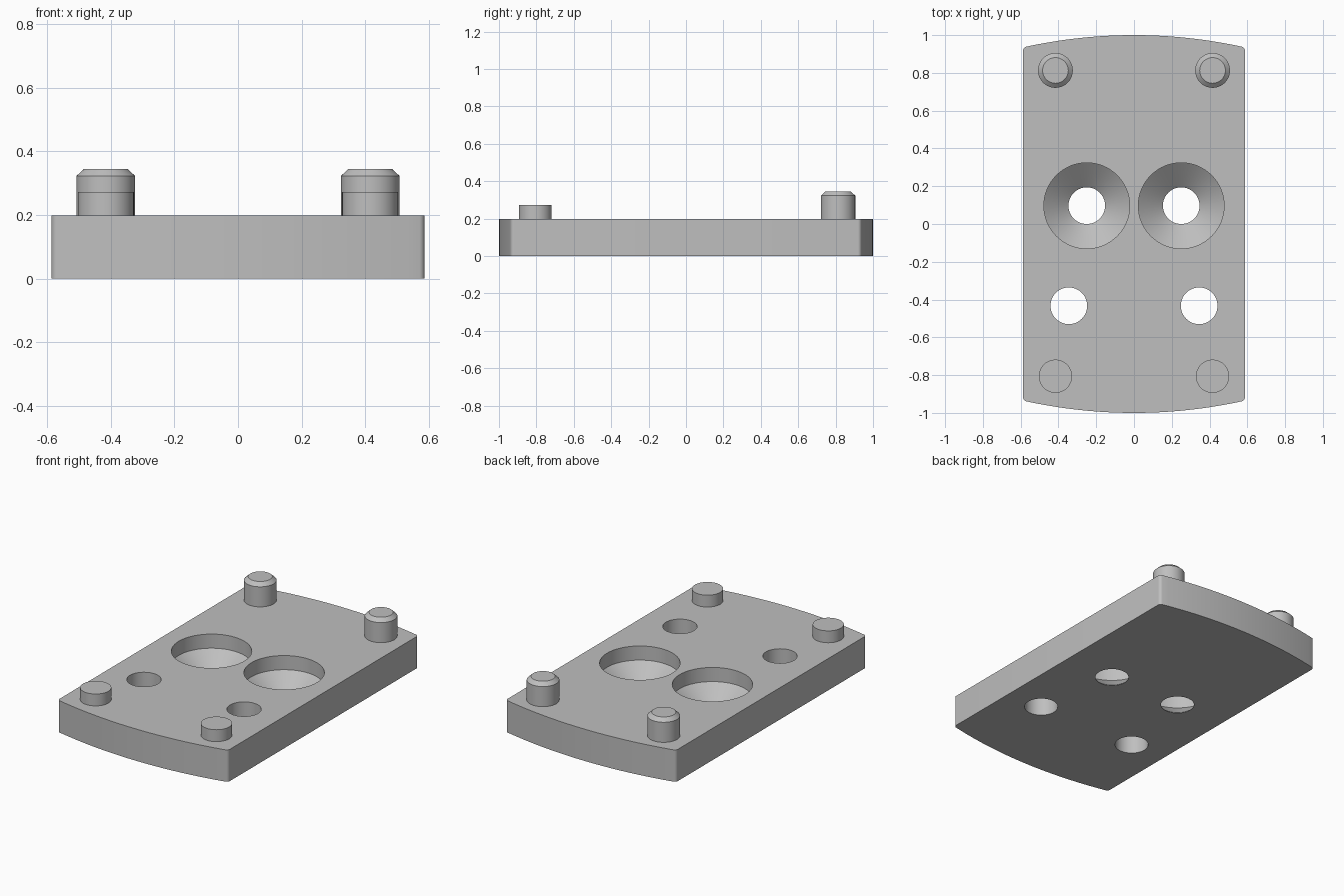
import bpy, bmesh, math

if "Cube" in bpy.data.objects:
    bpy.data.objects.remove(bpy.data.objects["Cube"], do_unlink=True)

HALF_W, CORNER_Y, TOP = 0.587, 0.935, 0.198
FILLET = 0.02
SEGMENTS = 64

grey = bpy.data.materials.new("plain_grey")
grey.use_nodes = True
grey.diffuse_color = (0.52, 0.52, 0.52, 1)
grey.node_tree.nodes["Principled BSDF"].inputs["Base Color"].default_value = grey.diffuse_color


def make_object(name, bm):
    bmesh.ops.recalc_face_normals(bm, faces=bm.faces)
    mesh = bpy.data.meshes.new(name)
    bm.to_mesh(mesh)
    bm.free()
    mesh.materials.append(grey)
    obj = bpy.data.objects.new(name, mesh)
    bpy.context.collection.objects.link(obj)
    return obj


def lathe(name, profile, x, y):
    """Closed solid of revolution from (radius, z) rings."""
    bm = bmesh.new()
    rings = []
    for r, z in profile:
        angles = [math.tau * i / SEGMENTS for i in range(SEGMENTS)]
        rings.append([bm.verts.new((x + r * math.cos(a), y + r * math.sin(a), z)) for a in angles])
    for low, high in zip(rings, rings[1:]):
        for i in range(SEGMENTS):
            j = (i + 1) % SEGMENTS
            bm.faces.new((low[i], low[j], high[j], high[i]))
    bm.faces.new(rings[0][::-1])
    bm.faces.new(rings[-1])
    return make_object(name, bm)


def smooth(obj):
    bpy.ops.object.select_all(action="DESELECT")
    obj.select_set(True)
    bpy.context.view_layer.objects.active = obj
    bpy.ops.object.shade_smooth_by_angle(angle=math.radians(30))


# Plate outline: straight sides, bowed ends, small rounded corners
sagitta = 1 - CORNER_Y
radius = (HALF_W ** 2 + sagitta ** 2) / (2 * sagitta)
inner_x = HALF_W - FILLET
inner_y = math.sqrt((radius - FILLET) ** 2 - inner_x ** 2) + 1 - radius
lean = math.asin(inner_x / (radius - FILLET))
start = math.pi / 2 - lean
corner = [(inner_x + FILLET * math.cos(start * i / 6),
           inner_y + FILLET * math.sin(start * i / 6)) for i in range(7)]
bow = [(radius * math.sin(lean * (1 - i / 16)),
        radius * math.cos(lean * (1 - i / 16)) + 1 - radius) for i in range(1, 17)]
quarter = corner + bow
back_half = quarter + [(-x, y) for x, y in quarter[-2::-1]]
outline = back_half + [(-x, -y) for x, y in back_half]

bm = bmesh.new()
base = bm.faces.new([bm.verts.new((x, y, 0)) for x, y in outline])
grown = bmesh.ops.extrude_face_region(bm, geom=[base])["geom"]
bmesh.ops.translate(bm, vec=(0, 0, TOP), verts=[v for v in grown if isinstance(v, bmesh.types.BMVert)])
plate = make_object("mounting_plate", bm)

# Countersunk screw holes and plain through holes
screw_profile = [(0.097, -0.1), (0.097, 0.003), (0.227, 0.11), (0.227, 0.3)]
plain_profile = [(0.097, -0.1), (0.097, 0.3)]
cutters = []
for side, s in (("left", 1), ("right", -1)):
    cutters.append(lathe(side + "_screw_hole_cutter", screw_profile, s * 0.25, 0.097))
    cutters.append(lathe(side + "_plain_hole_cutter", plain_profile, s * 0.345, -0.433))
bpy.context.view_layer.objects.active = plate
for cutter in cutters:
    mod = plate.modifiers.new("hole", "BOOLEAN")
    mod.operation = "DIFFERENCE"
    mod.solver = "EXACT"
    mod.object = cutter
    bpy.ops.object.modifier_apply(modifier=mod.name)
for cutter in cutters:
    bpy.data.objects.remove(cutter, do_unlink=True)
smooth(plate)

# Tall chamfered pegs at the back, short plain pegs at the front
tall_profile = [(0.092, TOP - 0.01), (0.092, 0.323), (0.068, 0.345)]
short_profile = [(0.088, TOP - 0.01), (0.088, 0.272)]
for side, s in (("left", 1), ("right", -1)):
    smooth(lathe(side + "_back_peg", tall_profile, s * 0.416, 0.813))
    smooth(lathe(side + "_front_peg", short_profile, s * 0.416, -0.806))
